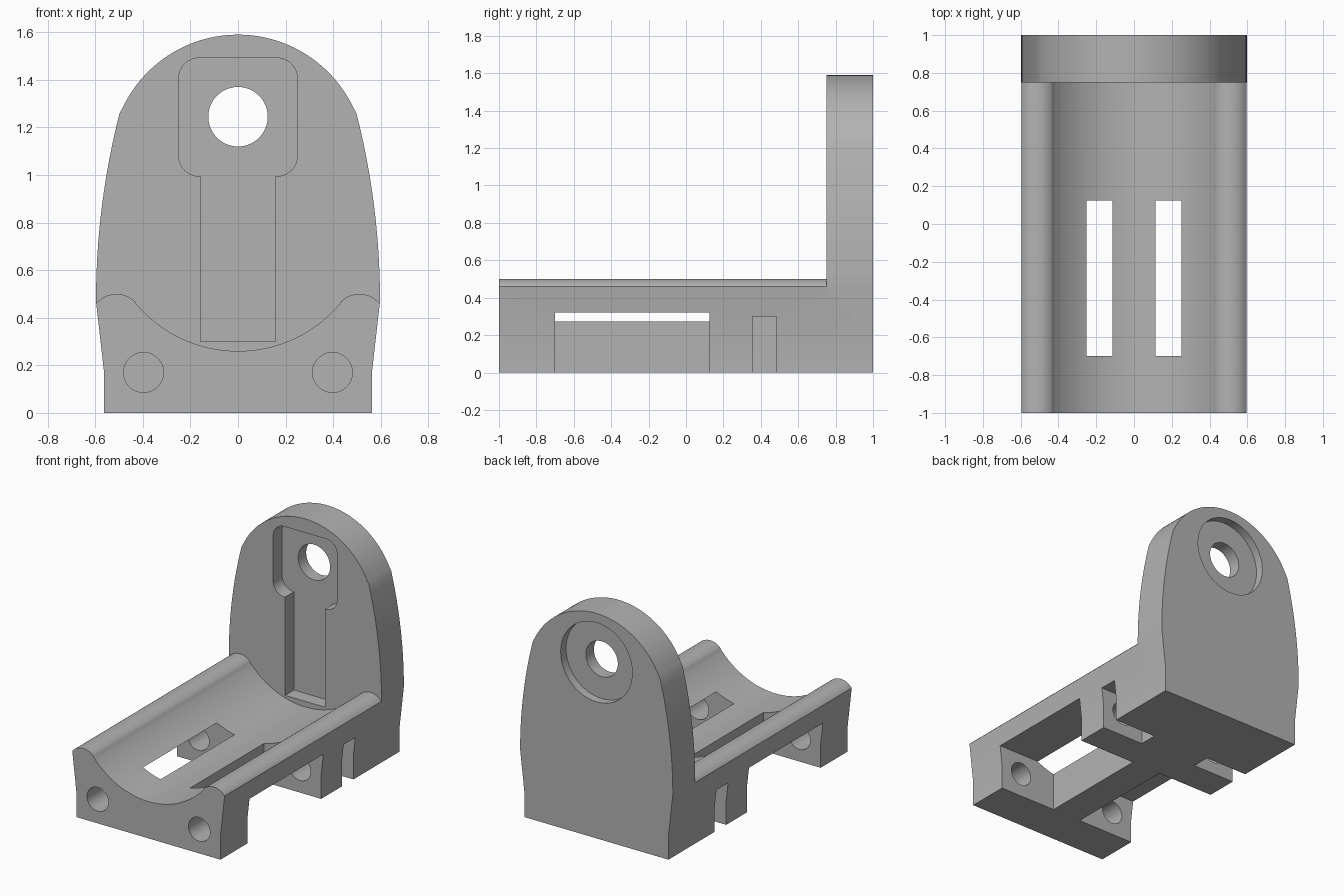
import bpy, bmesh
from math import cos, sin, asin, atan2, pi, radians

cube = bpy.data.objects.get("Cube")
if cube:
    bpy.data.objects.remove(cube, do_unlink=True)

grey = bpy.data.materials.new("plain grey")
grey.use_nodes = True
colour = (0.45, 0.45, 0.45, 1)
grey.diffuse_color = colour
grey.node_tree.nodes["Principled BSDF"].inputs["Base Color"].default_value = colour


def arc(cx, cz, r, a0, a1, n=16):
    return [(cx + r * cos(a0 + (a1 - a0) * i / n),
             cz + r * sin(a0 + (a1 - a0) * i / n)) for i in range(n + 1)]


def mirrored(right):
    """Close a right-hand outline (listed bottom to top) with its mirror image."""
    return right + [(-x, z) for x, z in reversed(right) if x > 1e-5]


def prism(name, points, y0, y1):
    """Extrude an x-z outline along y."""
    bm = bmesh.new()
    face = bm.faces.new([bm.verts.new((x, y0, z)) for x, z in points])
    new = bmesh.ops.extrude_face_region(bm, geom=[face])["geom"]
    bmesh.ops.translate(bm, vec=(0, y1 - y0, 0),
                        verts=[v for v in new if isinstance(v, bmesh.types.BMVert)])
    bmesh.ops.recalc_face_normals(bm, faces=bm.faces)
    mesh = bpy.data.meshes.new(name)
    bm.to_mesh(mesh)
    bm.free()
    mesh.materials.append(grey)
    obj = bpy.data.objects.new(name, mesh)
    bpy.context.collection.objects.link(obj)
    return obj


def box(name, x0, x1, y0, y1, z0, z1):
    return prism(name, [(x0, z0), (x1, z0), (x1, z1), (x0, z1)], y0, y1)


def rod(name, x, z, r, y0, y1):
    return prism(name, arc(x, z, r, 0, 2 * pi, 64)[:-1], y0, y1)


# Full outline of the upright plate, run along the whole length
side = arc(0.597 - 3.2, 0.47, 3.2, 0, asin(0.79 / 3.2), 14)
crown = arc(0, 1.054, 0.536, atan2(0.206, 0.495), pi / 2, 24)
body = prism("cradle_bracket", mirrored([(0.563, 0), (0.563, 0.17)] + side + crown[1:]), -1, 1)

# Space above the cradle: trough flanked by rounded rims
tilt = atan2(0.51, 0.43)
trough = arc(0, 0.82, 0.56, -pi / 2, -pi / 2 + tilt, 24)
rim = arc(0.51, 0.39, 0.11, pi / 2 + tilt, radians(30), 20)
cutters = [prism("trough_cutter",
                 mirrored(trough + rim[1:] + [(0.8, 0.445), (0.8, 1.8)]), -1.2, 0.75)]

# Keyhole-shaped recess on the front of the upright
key = [(0.157, 0.30), (0.157, 0.995)]
key += arc(0.163, 1.082, 0.087, -pi / 2, 0, 10)
key += arc(0.163, 1.405, 0.087, 0, pi / 2, 10)
cutters.append(prism("keyhole_cutter", mirrored(key), 0.7, 0.85))

# Through hole and round counterbore on the back
cutters.append(rod("pivot_hole_cutter", 0, 1.245, 0.125, 0.6, 1.2))
cutters.append(rod("counterbore_cutter", 0, 1.245, 0.28, 0.94, 1.2))

# Side windows, nut slots and screw holes on both sides
for s in (-1, 1):
    cutters.append(box("window_cutter", *sorted((s * 0.115, s * 0.8)), -0.70, 0.125, -0.1, 0.32))
    cutters.append(box("nut_slot_cutter", *sorted((s * 0.23, s * 0.8)), 0.355, 0.485, -0.1, 0.30))
    cutters.append(rod("screw_hole_cutter", s * 0.397, 0.17, 0.084, -1.2, 0.42))

bpy.ops.object.select_all(action='DESELECT')
body.select_set(True)
bpy.context.view_layer.objects.active = body
for cutter in cutters:
    cutter.hide_render = True
    mod = body.modifiers.new(cutter.name, 'BOOLEAN')
    mod.operation = 'DIFFERENCE'
    mod.solver = 'EXACT'
    mod.object = cutter
    bpy.ops.object.modifier_apply(modifier=mod.name)
    bpy.data.objects.remove(cutter, do_unlink=True)

bpy.ops.object.shade_smooth_by_angle(angle=radians(25))
